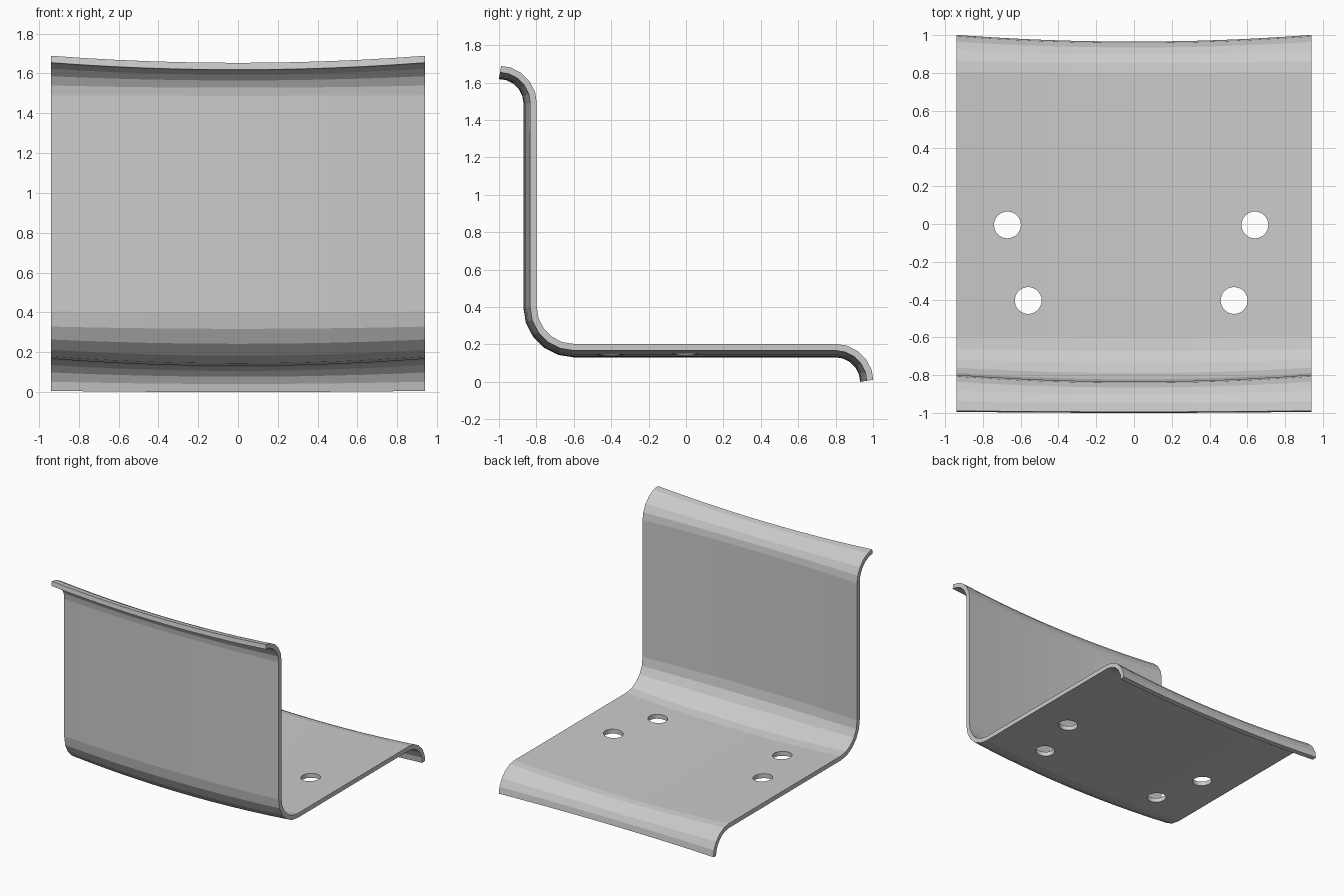
import bpy, bmesh, math
from mathutils import Vector

if "Cube" in bpy.data.objects:
    bpy.data.objects.remove(bpy.data.objects["Cube"])

HALF_W, SAG, THICK = 0.94, 0.036, 0.035
X_SEGS, ARC_SEGS = 12, 5


def arc(cy, cz, r, a0, a1):
    """Points (y, z) of a faceted arc, angles in degrees."""
    out = []
    for i in range(ARC_SEGS + 1):
        a = math.radians(a0 + (a1 - a0) * i / ARC_SEGS)
        out.append(Vector((cy + r * math.cos(a), cz + r * math.sin(a))))
    return out


# Side profile (outer face at mid width): top lip, wall, bend, seat, end lip
profile = (arc(-1.0, 1.488, 0.131, 90, 0)
           + arc(-0.6, 0.401, 0.27, 180, 270)
           + arc(0.8, 0.0, 0.131, 90, 0))


def offset_dir(i):
    """Mitred normal pointing to the inside of the bend."""
    ns = []
    for j in (i - 1, i):
        if 0 <= j < len(profile) - 1:
            d = (profile[j + 1] - profile[j]).normalized()
            ns.append(Vector((-d.y, d.x)))
    n = sum(ns, Vector((0, 0))).normalized()
    return n / n.dot(ns[0])


normals = [offset_dir(i) for i in range(len(profile))]

# Bowed sheet: each cross-section is a closed ring, offset along its normals
bm = bmesh.new()
rings = []
for k in range(X_SEGS + 1):
    x = HALF_W * (2 * k / X_SEGS - 1)
    bow = SAG * (x / HALF_W) ** 2
    outer = [p + n * bow for p, n in zip(profile, normals)]
    inner = [p + n * (bow + THICK) for p, n in zip(profile, normals)]
    rings.append([bm.verts.new((x, p.x, p.y)) for p in outer + inner[::-1]])
count = len(rings[0])
for a, b in zip(rings, rings[1:]):
    for i in range(count):
        j = (i + 1) % count
        bm.faces.new((a[i], a[j], b[j], b[i]))
for ring in (rings[0], rings[-1]):
    for i in range(count // 2 - 1):
        bm.faces.new((ring[i], ring[i + 1], ring[count - 2 - i], ring[count - 1 - i]))
bmesh.ops.recalc_face_normals(bm, faces=bm.faces)
mesh = bpy.data.meshes.new("bent_seat_panel")
bm.to_mesh(mesh)
bm.free()
panel = bpy.data.objects.new("bent_seat_panel", mesh)
bpy.context.collection.objects.link(panel)

# Bolt holes through the seat
for x, y in ((-0.67, -0.005), (0.64, -0.005), (-0.56, -0.405), (0.53, -0.405)):
    bpy.ops.mesh.primitive_cylinder_add(vertices=32, radius=0.071, depth=0.4,
                                        location=(x, y, 0.16))
    cutter = bpy.context.object
    cutter.name = "bolt_hole_cutter"
    cutter.hide_render = True
    cutter.hide_viewport = False
    cutter.display_type = 'WIRE'
    mod = panel.modifiers.new("bolt_hole", 'BOOLEAN')
    mod.operation = 'DIFFERENCE'
    mod.solver = 'EXACT'
    mod.object = cutter
